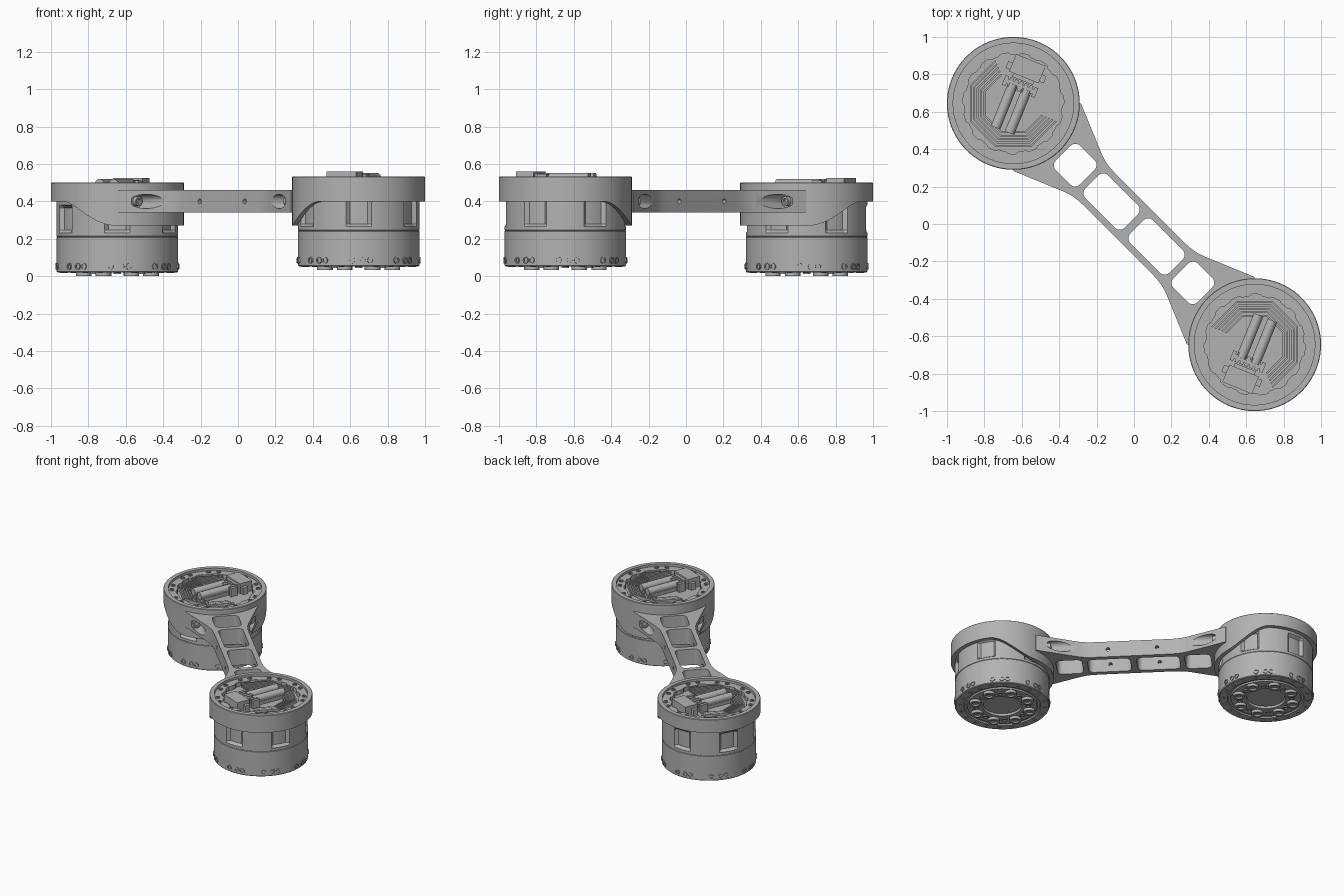
import bpy, bmesh
from math import sin, cos, pi, tau, radians, hypot
from mathutils import Matrix, Vector

cube = bpy.data.objects.get("Cube")
if cube:
    bpy.data.objects.remove(cube)

grey = bpy.data.materials.new("machined_grey")
grey.use_nodes = True
grey.diffuse_color = (0.45, 0.45, 0.45, 1)
grey.node_tree.nodes["Principled BSDF"].inputs["Base Color"].default_value = (0.45, 0.45, 0.45, 1)


def finish(name, bm, matrix):
    """Turn a bmesh into a linked, shaded object."""
    bmesh.ops.remove_doubles(bm, verts=bm.verts, dist=1e-5)
    bmesh.ops.recalc_face_normals(bm, faces=bm.faces)
    bm.transform(matrix)
    mesh = bpy.data.meshes.new(name)
    bm.to_mesh(mesh)
    bm.free()
    mesh.materials.append(grey)
    mesh.shade_smooth()
    mesh.set_sharp_from_angle(angle=radians(30))
    obj = bpy.data.objects.new(name, mesh)
    bpy.context.collection.objects.link(obj)
    return obj


def lathe(bm, profile, segs, closed=False, warp=lambda r, z, a: (r, z)):
    """Spin a profile of (radius, z), adjusted per angle by warp."""
    rings = []
    for i in range(segs):
        a = tau * i / segs
        ring = [warp(r, z, a) for r, z in profile]
        rings.append([bm.verts.new((r * cos(a), r * sin(a), z)) for r, z in ring])
    count = len(profile)
    for i in range(segs):
        p, q = rings[i], rings[(i + 1) % segs]
        for j in range(count if closed else count - 1):
            k = (j + 1) % count
            bm.faces.new((p[j], q[j], q[k], p[k]))


def prism(bm, pts, z0, z1):
    """Extrude a flat outline from z0 to z1."""
    low = [bm.verts.new((x, y, z0)) for x, y in pts]
    high = [bm.verts.new((x, y, z1)) for x, y in pts]
    bm.faces.new(low)
    bm.faces.new(high)
    for i in range(len(pts)):
        j = (i + 1) % len(pts)
        bm.faces.new((low[i], low[j], high[j], high[i]))


def rod(bm, centre, axis, radius, length, segs=16):
    turn = Vector(axis).to_track_quat("Z", "Y").to_matrix().to_4x4()
    bmesh.ops.create_cone(bm, cap_ends=True, segments=segs, radius1=radius, radius2=radius,
                          depth=length, matrix=Matrix.Translation(centre) @ turn)


def socket(bm, centre, axis, radius, height):
    """Ring-shaped screw head with an open socket."""
    turn = Vector(axis).to_track_quat("Z", "Y").to_matrix().to_4x4()
    part = bmesh.new()
    lathe(part, [(radius, -height), (radius, height), (radius * .6, height),
                 (radius * .6, 0), (0, 0)], 14)
    part.transform(Matrix.Translation(centre) @ turn)
    temp = bpy.data.meshes.new("temp")
    part.to_mesh(temp)
    part.free()
    bm.from_mesh(temp)
    bpy.data.meshes.remove(temp)


def box(x0, x1, y0, y1):
    return [(x0, y0), (x1, y0), (x1, y1), (x0, y1)]


def rounded_box(x0, x1, y0, y1, r):
    pts = []
    corners = [(x1 - r, y1 - r), (x0 + r, y1 - r), (x0 + r, y0 + r), (x1 - r, y0 + r)]
    for n, (cx, cy) in enumerate(corners):
        for k in range(7):
            a = pi / 2 * (n + k / 6)
            pts.append((cx + r * cos(a), cy + r * sin(a)))
    return pts


def build_motor(side, place, dz):
    # Clamp collar, hanging lower on the side that faces the arm
    def skirt(r, z, a):
        if z > 0.45:
            return r, z
        t = min(max((r * cos(a + pi / 4) + 0.06) / 0.31, 0), 1)
        return r, 0.4 - 0.13 * t * t * (3 - 2 * t) - dz

    bm = bmesh.new()
    lathe(bm, [(.355, .4), (.355, .497), (.352, .5), (.322, .5), (.322, .4)], 128, True, skirt)
    finish(side + "_collar", bm, place)

    # Motor housing with six shallow side pockets and a toothed top opening
    def pockets(r, z, a):
        off = (a + pi / 2 + pi / 6) % (pi / 3) - pi / 6
        if r > .32 and .24 < z < .37 and abs(off) < radians(9.5):
            r -= .022
        if r == .27 and int(a / tau * 30) % 2:
            r -= .01
        return r, z

    bm = bmesh.new()
    lathe(bm, [(0, .035), (.13, .035), (.135, .02), (.24, .02), (.245, .03), (.262, .03),
               (.265, .02), (.32, .02), (.325, .025), (.325, .207), (.322, .209), (.322, .212),
               (.325, .214), (.325, .232), (.325, .247), (.325, .365), (.325, .38),
               (.325, .482), (.27, .482), (.27, .45), (0, .45)], 120, warp=pockets)
    finish(side + "_housing", bm, place)

    # Screws around the lower rim of the housing
    bm = bmesh.new()
    for i in range(8):
        for shift in (-.12, .08, .2):
            a = tau * i / 8 + shift
            socket(bm, (.325 * cos(a), .325 * sin(a), .052), (cos(a), sin(a), 0), .018, .006)
    finish(side + "_rim_screws", bm, place)

    # Screws on the top flange
    bm = bmesh.new()
    for i in range(9):
        for shift in (0, .24):
            a = tau * i / 9 + shift
            socket(bm, (.298 * cos(a), .298 * sin(a), .482), (0, 0, 1), .016, .006)
    finish(side + "_flange_screws", bm, place)

    # Output bosses, small pins and bolts on the underside
    bm = bmesh.new()
    for i in range(8):
        a = tau * (i + .5) / 8
        socket(bm, (.195 * cos(a), .195 * sin(a), .012), (0, 0, -1), .042, .012)
        b = tau * i / 8
        socket(bm, (.18 * cos(b), .18 * sin(b), .018), (0, 0, -1), .02, .006)
    for i in range(20):
        a = tau * i / 20
        socket(bm, (.292 * cos(a), .292 * sin(a), .02), (0, 0, -1), .014, .004)
    finish(side + "_output_bosses", bm, place)

    # Nested angular cooling ridges
    bm = bmesh.new()
    for n in range(5):
        r = .252 - .02 * n
        arc = [radians(112.5 + 45 * k) for k in range(6)]
        pts = [(r * cos(a), r * sin(a)) for a in arc]
        pts += [((r - .01) * cos(a), (r - .01) * sin(a)) for a in reversed(arc)]
        prism(bm, pts, .44, .484 - .004 * n)
    finish(side + "_cooling_ridges", bm, place)

    # Connector block, ribbed strip and the two capacitor rods
    tilt = place @ Matrix.Rotation(radians(-22), 4, "Z")
    bm = bmesh.new()
    prism(bm, box(-.085, .085, .15, .25), .44, .526)
    prism(bm, box(-.11, .11, .16, .2), .44, .5)
    prism(bm, box(-.06, .06, .13, .15), .44, .515)
    finish(side + "_connector", bm, tilt)
    bm = bmesh.new()
    for n in range(7):
        x = -.084 + .028 * n
        prism(bm, box(x - .01, x + .01, .07, .125), .44, .512)
    prism(bm, box(-.088, .088, .085, .11), .44, .505)
    finish(side + "_pin_strip", bm, tilt)
    bm = bmesh.new()
    for x in (-.04, .04):
        rod(bm, (x, -.03, .493), (0, 1, 0), .027, .25, 20)
        prism(bm, box(x - .02, x + .02, -.14, .08), .44, .48)
    finish(side + "_rods", bm, tilt)


centre = Vector((-.645, .645, 0))
build_motor("back", Matrix.Translation(centre), 0)
build_motor("front", Matrix.Translation(-centre + Vector((0, 0, .033))) @ Matrix.Rotation(pi, 4, "Z"), .033)

# Arm outline: one quarter mirrored to all four corners, ends hugging the collars
diagonal = Matrix.Rotation(-pi / 4, 4, "Z")
reach = hypot(.645, .645)
quarter = [(.25, .12), (.3, .122), (.34, .128), (.38, .14), (.655, .255)]
hug = [(reach - .345 * cos(a), .345 * sin(a)) for a in [radians(45 - 5 * k) for k in range(9)]]
half = quarter + hug
right_end = half + [(reach - .345, 0)] + [(x, -y) for x, y in reversed(half)]
outline = right_end + [(-x, -y) for x, y in right_end]
bm = bmesh.new()
prism(bm, outline, .34, .46)
arm = finish("arm", bm, diagonal)

# Cutters: four windows, then side bolt holes and screw access pockets
windows = bmesh.new()
holes = bmesh.new()
for s in (-1, 1):
    for near, far, half_width in ((.022, .318, .086), (.355, .535, .092)):
        x0, x1 = sorted((s * near, s * far))
        prism(windows, rounded_box(x0, x1, -half_width, half_width, .035), .3, .5)
    for t in (-1, 1):
        rod(holes, (s * .17, t * .11, .4), (0, 1, 0), .013, .1)
        rod(holes, (s * .485, t * .19, .4), (1, 0, 0), .038, .19, 24)
cutters = [finish("window_cutter", windows, diagonal), finish("hole_cutter", holes, diagonal)]
for cutter in cutters:
    cutter.hide_render = True
    mod = arm.modifiers.new(cutter.name, "BOOLEAN")
    mod.operation = "DIFFERENCE"
    mod.solver = "EXACT"
    mod.object = cutter
cut = bpy.data.meshes.new_from_object(arm.evaluated_get(bpy.context.evaluated_depsgraph_get()))
arm.modifiers.clear()
arm.data = cut
cut.name = "arm"
cut.shade_smooth()
cut.set_sharp_from_angle(angle=radians(30))
for cutter in cutters:
    bpy.data.objects.remove(cutter)

# Clamp screws seated in the access pockets
bm = bmesh.new()
for s in (-1, 1):
    for t in (-1, 1):
        socket(bm, (s * .572, t * .19, .4), (-s, 0, 0), .026, .014)
finish("clamp_screws", bm, diagonal)
